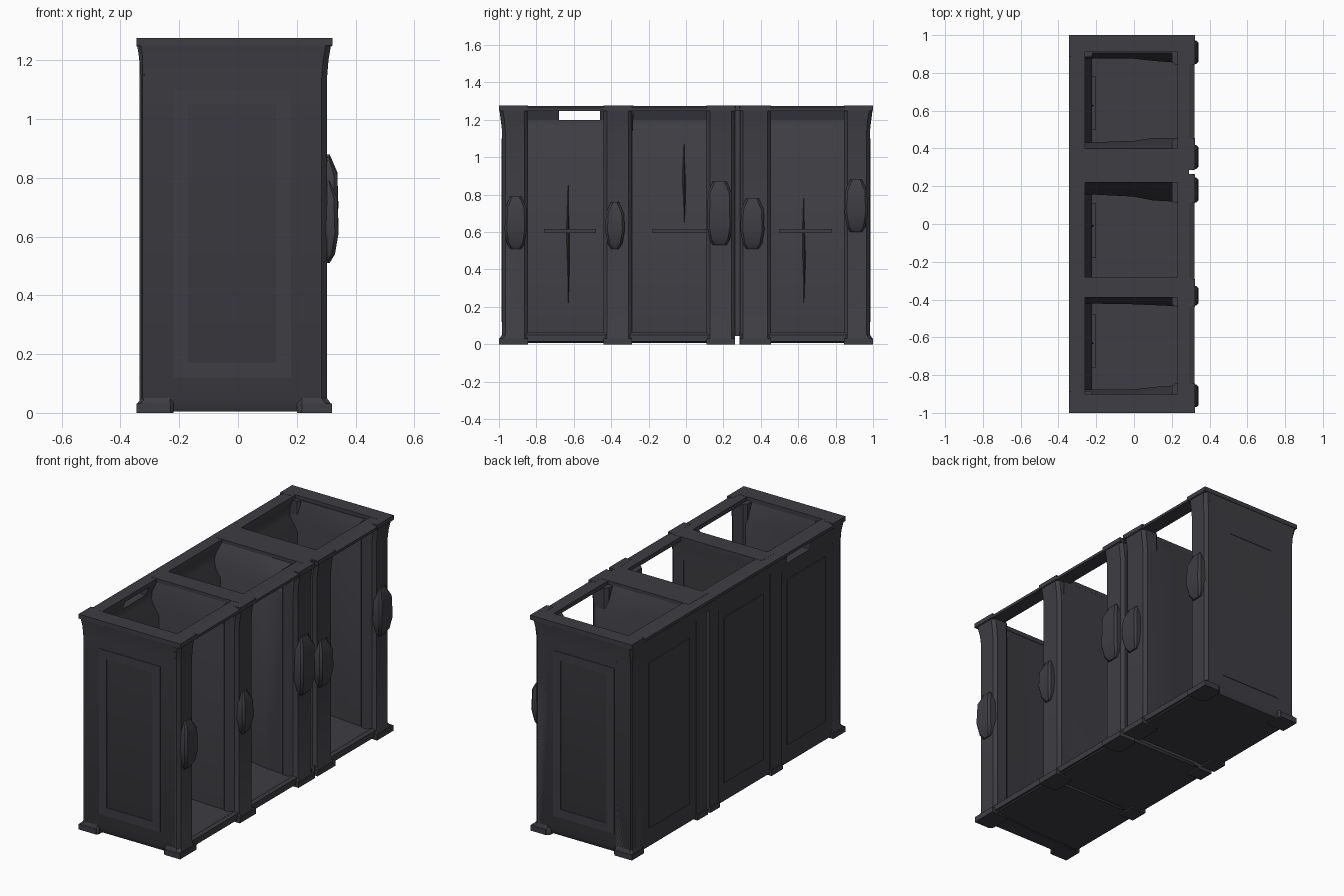
import bpy, bmesh, math

cube = bpy.data.objects.get("Cube")
if cube:
    bpy.data.objects.remove(cube, do_unlink=True)

# Single charcoal material
mat = bpy.data.materials.new("charcoal")
mat.use_nodes = True
COLOUR = (0.048, 0.047, 0.056, 1)
mat.diffuse_color = COLOUR
for node in mat.node_tree.nodes:
    if node.type == 'BSDF_PRINCIPLED':
        node.inputs["Base Color"].default_value = COLOUR
        node.inputs["Roughness"].default_value = 0.8

parts = []


def bridge(name, rings):
    """Closed solid through a list of matching point rings."""
    bm = bmesh.new()
    loops = [[bm.verts.new(p) for p in ring] for ring in rings]
    n = len(loops[0])
    for low, high in zip(loops, loops[1:]):
        for i in range(n):
            j = (i + 1) % n
            bm.faces.new((low[i], low[j], high[j], high[i]))
    bm.faces.new(loops[0])
    bm.faces.new(loops[-1])
    bmesh.ops.recalc_face_normals(bm, faces=bm.faces)
    mesh = bpy.data.meshes.new(name)
    bm.to_mesh(mesh)
    bm.free()
    mesh.materials.append(mat)
    obj = bpy.data.objects.new(name, mesh)
    bpy.context.collection.objects.link(obj)
    parts.append(obj)


def prism(name, profile, a, b):
    """Extrude a profile of (x, z) points along y."""
    bridge(name, [[(x, y, z) for x, z in profile] for y in (a, b)])


def box(name, x0, x1, y0, y1, z0, z1):
    prism(name, [(x0, z0), (x1, z0), (x1, z1), (x0, z1)], y0, y1)


def post(name, x0, x1, y0, y1, levels, cut=0.025, grow=(1, 1, 1, 1)):
    """Upright with chamfered corners; levels are (z, growth), grow weighs each side."""
    rings = []
    k = cut
    for z, g in levels:
        a, b = x0 - g * grow[0], x1 + g * grow[1]
        c, d = y0 - g * grow[2], y1 + g * grow[3]
        rings.append([(a + k, c, z), (b - k, c, z), (b, c + k, z), (b, d - k, z),
                      (b - k, d, z), (a + k, d, z), (a, d - k, z), (a, c + k, z)])
    bridge(name, rings)


BACK, FRONT = -0.33, 0.303
FLARE = [(0, 0.014), (0.03, 0.014), (0.05, 0), (1.14, 0), (1.2, 0.005), (1.255, 0.014)]

# Floor slabs; a gap separates the single booth
for y0, y1 in ((-0.97, -0.365), (-0.365, 0.262), (0.286, 0.97)):
    post("floor_slab", BACK + 0.005, 0.295, y0, y1,
         [(0.008, -0.01), (0.02, 0), (0.05, 0)], 0.005)
    prism("threshold", [(0.25, 0.05), (0.285, 0.062), (0.3, 0.05), (0.302, 0.015),
                        (0.27, 0.015)], y0, y1)

# Back walls with a sloped inner shoulder
wall = [(BACK, 0.012), (BACK, 1.15), (-0.336, 1.2), (-0.28, 1.2),
        (-0.278, 1.16), (-0.224, 1.08), (-0.222, 0.012)]
prism("double_back_wall", wall, -0.97, 0.262)
prism("single_back_wall", wall, 0.286, 0.97)
box("back_joint", -0.315, -0.25, 0.25, 0.3, 0.045, 1.25)

# Cornice along the back, open above part of the first booth
cornice = [(-0.336, 1.2), (-0.342, 1.255), (-0.26, 1.255), (-0.28, 1.2)]
prism("cornice_first", cornice, -0.97, -0.68)
prism("cornice_rest", cornice, -0.46, 0.97)

# End walls with flared top, tucked-in foot and a faint raised frame
for s, label in ((-1, "front"), (1, "rear")):
    rings = []
    for x, inner in ((BACK + 0.005, 0.878), (0.0, 0.875), (0.12, 0.862), (0.28, 0.85)):
        end = [(0.965, 0.005), (0.984, 0.045), (0.984, 1.15), (0.998, 1.255),
               (0.905, 1.255), (inner, 1.14), (inner, 0.005)]
        rings.append([(x, s * y, z) for y, z in end])
    bridge(label + "_end_wall", rings)
    y0, y1 = sorted((s * 0.978, s * 0.987))
    for x0, x1, z0, z1 in ((-0.22, -0.17, 0.12, 1.1), (0.13, 0.18, 0.12, 1.1),
                           (-0.17, 0.13, 0.12, 0.17), (-0.17, 0.13, 1.05, 1.1)):
        box(label + "_end_frame", x0, x1, y0, y1, z0, z1)

# Partitions, thicker toward the posts and below the rim
for name, rim0, rim1, stations in (
        ("first_partition", -0.39, -0.28,
         ((-0.3, -0.42, -0.285), (0.0, -0.425, -0.288), (0.27, -0.437, -0.291))),
        ("second_partition", 0.22, 0.4,
         ((-0.3, 0.16, 0.43), (0.0, 0.145, 0.44), (0.1, 0.125, 0.455), (0.27, 0.115, 0.455)))):
    rings = []
    for x, low, high in stations:
        section = [(low, 0.045), (low, 1.13), (rim0, 1.255),
                   (rim1, 1.255), (high, 1.13), (high, 0.045)]
        rings.append([(x, y, z) for y, z in section])
    bridge(name, rings)

# Front posts, straight beside the openings, flared outward at head and foot
posts = [(-0.984, -0.845, 1, 0), (-0.44, -0.29, 0, 0), (0.11, 0.262, 0, 0),
         (0.288, 0.455, 0, 0), (0.845, 0.984, 0, 1)]
for y0, y1, low, high in posts:
    post("front_post", 0.2, FRONT, y0, y1, FLARE, 0.018, (0, 1, low, high))
    box("front_foot", 0.22, 0.32, y0 - 0.015 * low, y1 + 0.015 * high, 0, 0.032)
    # Rim cap above each post
    box("rim_front_cap", 0.28, 0.322, y0 - 0.016 * low, y1 + 0.016 * high, 1.25, 1.276)

# Corner posts, feet and joint pilasters on the back
for y0, y1, low, high in ((-0.984, -0.885, 1, 0), (0.885, 0.984, 0, 1)):
    post("back_corner_post", BACK, -0.22, y0, y1, FLARE, 0.012, (1, 0, low, high))
    box("rim_back_cap", -0.345, -0.28, y0 - 0.016 * low, y1 + 0.016 * high, 1.25, 1.276)
    box("back_corner_foot", -0.345, -0.23, y0 - 0.015 * low, y1 + 0.015 * high, 0, 0.032)
for y0, y1 in ((-0.42, -0.31), (0.17, 0.262), (0.286, 0.38)):
    box("back_foot", -0.343, -0.25, y0, y1, 0, 0.032)
    box("back_pilaster", -0.336, -0.3, y0, y1, 0.03, 1.2)

# Shallow panels on the back of each booth
for y0, y1 in ((-0.83, -0.47), (-0.25, 0.12), (0.44, 0.82)):
    box("back_panel", -0.335, -0.325, y0, y1, 0.12, 1.1)

# Boxy latch housings on the posts
for y, half, z0, z1 in ((-0.91, 0.048, 0.51, 0.79), (-0.38, 0.04, 0.51, 0.76),
                        (0.18, 0.055, 0.53, 0.87), (0.355, 0.052, 0.51, 0.78),
                        (0.91, 0.05, 0.6, 0.88)):
    post("latch_housing", 0.28, 0.33, y - half, y + half,
         [(z0, -0.018), (z0 + 0.03, 0), (z0 + 0.1, 0.012),
          (z1 - 0.06, 0.008), (z1, -0.018)], 0.012)

# Ridges on the inner back walls: a bar and a tapered upright
for bar0, bar1, y, z0, z1 in ((-0.76, -0.48, -0.63, 0.22, 0.85),
                              (-0.18, 0.11, -0.01, 0.65, 1.07),
                              (0.5, 0.78, 0.63, 0.22, 0.78)):
    box("wall_bar", -0.23, -0.2, bar0, bar1, 0.595, 0.615)
    mid = (z0 + z1) / 2
    bridge("wall_upright", [[(-0.23, y - w, z), (-0.21, y, z), (-0.23, y + w, z)]
                            for z, w in ((z0, 0.002), (mid, 0.012), (z1, 0.002))])

# Top rim: side rails slope down slightly at the outer edge between caps
prism("rim_back_rail", [(-0.345, 1.247), (-0.345, 1.264), (-0.315, 1.275),
                        (-0.26, 1.275), (-0.26, 1.25)], -0.99, 0.99)
box("rim_front_rail", 0.23, 0.29, -0.99, 0.99, 1.25, 1.275)
for y0, y1 in ((-0.99, 0.265), (0.285, 0.99)):
    prism("rim_front_lip", [(0.29, 1.25), (0.32, 1.248), (0.32, 1.264), (0.29, 1.275)],
          y0, y1)
for y0, y1 in ((-1, -0.9), (-0.39, -0.28), (0.22, 0.4), (0.91, 1)):
    box("rim_cross_rail", -0.3, 0.285, y0, y1, 1.25, 1.276)

# Soft shading with sharp edges kept
bpy.ops.object.select_all(action='DESELECT')
for obj in parts:
    obj.select_set(True)
bpy.context.view_layer.objects.active = parts[0]
bpy.ops.object.shade_smooth_by_angle(angle=math.radians(35))
